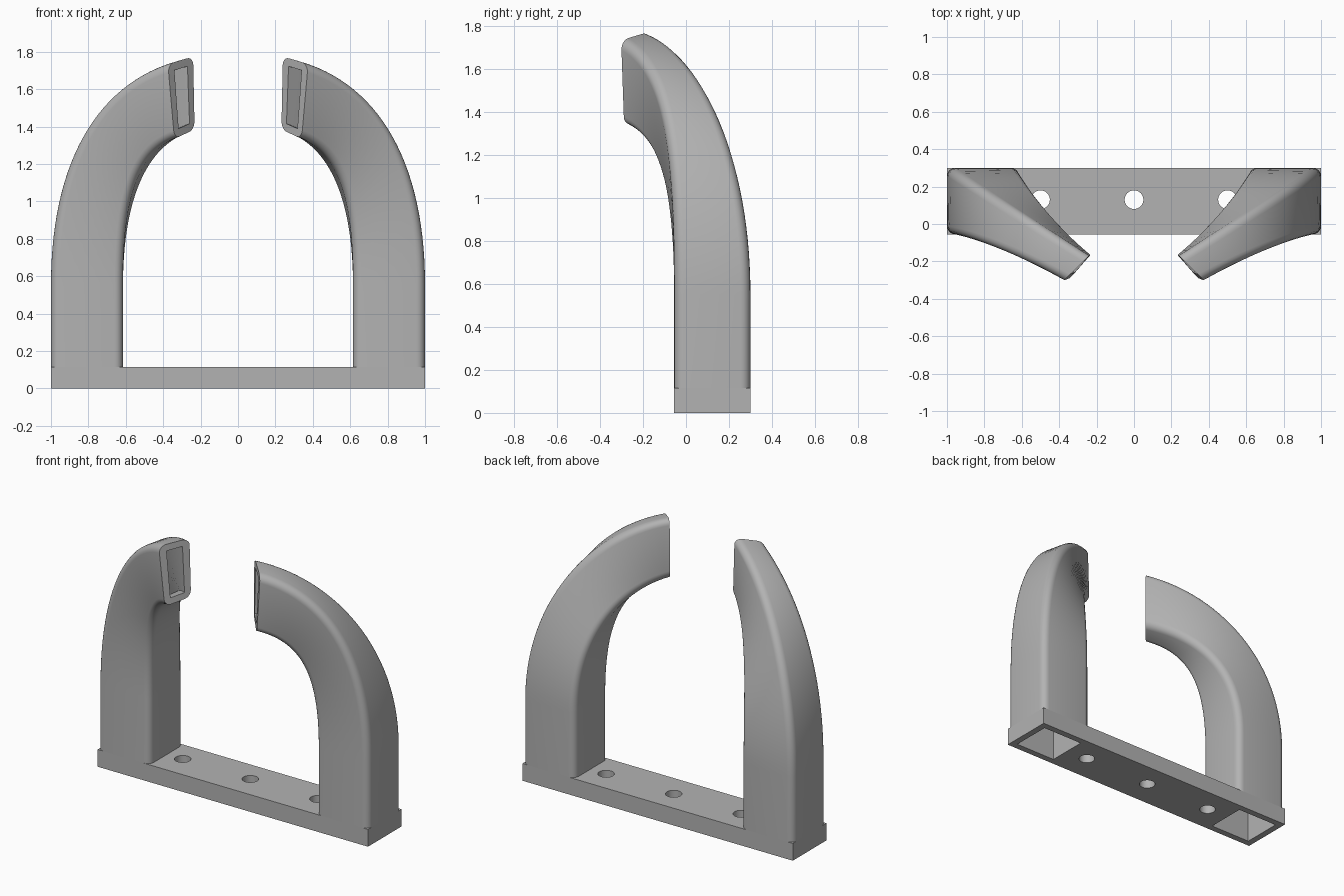
import bpy, bmesh
from math import cos, sin, pi, radians
from mathutils import Vector

cube = bpy.data.objects.get("Cube")
if cube:
    bpy.data.objects.remove(cube, do_unlink=True)

grey = bpy.data.materials.new("plain_grey")
grey.use_nodes = True
grey.diffuse_color = (0.45, 0.45, 0.45, 1)
grey.node_tree.nodes["Principled BSDF"].inputs["Base Color"].default_value = grey.diffuse_color

BASE_H, BEND_Z, END_X, IN_X = 0.115, 0.55, 1.0, 0.615
FRONT, BACK, WALL, ROUND = -0.055, 0.30, 0.043, 0.045
STEPS, ARC = 28, 5

# Corner rails: foot xy, rise, tip, direction back from the tip, reach
RAILS = {
    "outer_back": ((END_X, BACK), 0.65, (0.24, -0.17, 1.775), (0.83, 0.52, -0.2), 0.5),
    "outer_front": ((END_X, FRONT), 0.65, (0.375, -0.302, 1.735), (0.87, 0.47, -0.27), 0.46),
    "inner_back": ((IN_X, BACK), 0.5, (0.232, -0.165, 1.385), (0.75, 0.66, -0.25), 0.3),
    "inner_front": ((IN_X, FRONT), 0.5, (0.34, -0.288, 1.335), (0.8, 0.62, -0.3), 0.25),
}


def rail_point(name, t):
    foot, rise, tip, back, reach = RAILS[name]
    p0, p3 = Vector((*foot, BEND_Z)), Vector(tip)
    p1, p2 = p0 + Vector((0, 0, rise)), p3 + Vector(back) * reach
    s = 1 - t
    return p0 * s**3 + p1 * 3 * s * s * t + p2 * 3 * s * t * t + p3 * t**3


def section(corners, inset, radius):
    """Rectangle blended between four corners, with inset and rounded corners."""
    ib, ob, of, inf = corners
    w = ((ob - ib).length + (of - inf).length) / 2
    d = ((ob - of).length + (ib - inf).length) / 2
    lo, ring = inset + radius, []
    for k, (cx, cy) in enumerate(((w - lo, d - lo), (lo, d - lo), (lo, lo), (w - lo, lo))):
        for j in range(ARC + 1 if radius else 1):
            a = (k + j / ARC) * pi / 2
            u, v = (cx + radius * cos(a)) / w, (cy + radius * sin(a)) / d
            ring.append(inf.lerp(of, u).lerp(ib.lerp(ob, u), v))
    return ring


def add_object(name, bm):
    bmesh.ops.recalc_face_normals(bm, faces=bm.faces)
    mesh = bpy.data.meshes.new(name)
    bm.to_mesh(mesh)
    bm.free()
    mesh.materials.append(grey)
    ob = bpy.data.objects.new(name, mesh)
    bpy.context.collection.objects.link(ob)
    return ob


def smooth(ob):
    bpy.ops.object.select_all(action="DESELECT")
    ob.select_set(True)
    bpy.context.view_layer.objects.active = ob
    bpy.ops.object.shade_smooth_by_angle(angle=radians(35))


def make_arm(name, side):
    order = ("inner_back", "outer_back", "outer_front", "inner_front")
    sections = [[Vector((*RAILS[n][0], BASE_H)) for n in order]]
    sections += [[rail_point(n, i / STEPS) for n in order] for i in range(STEPS + 1)]
    bm = bmesh.new()
    ends = []
    # Rounded outer skin and sharp-cornered bore
    for inset, radius in ((0, ROUND), (WALL, 0)):
        rings = [[bm.verts.new((p.x * side, p.y, p.z)) for p in section(c, inset, radius)]
                 for c in sections]
        for a, b in zip(rings, rings[1:]):
            for i in range(len(a)):
                j = (i + 1) % len(a)
                bm.faces.new((a[i], a[j], b[j], b[i]))
        ends.append((rings[0], rings[-1]))
    # Rims joining skin and bore at the foot and the tip
    for outer, inner in zip(*ends):
        n = ARC + 1
        for k in range(4):
            arc, nxt = outer[k * n:(k + 1) * n], outer[((k + 1) % 4) * n]
            for a, b in zip(arc, arc[1:]):
                bm.faces.new((a, b, inner[k]))
            bm.faces.new((arc[-1], nxt, inner[(k + 1) % 4], inner[k]))
    smooth(add_object(name, bm))


def box(name, x0, x1, y0, y1, z0, z1):
    bm = bmesh.new()
    bmesh.ops.create_cube(bm, size=1)
    for v in bm.verts:
        v.co = ((x0 + x1) / 2 + v.co.x * (x1 - x0), (y0 + y1) / 2 + v.co.y * (y1 - y0),
                (z0 + z1) / 2 + v.co.z * (z1 - z0))
    return add_object(name, bm)


# Base bar with two square sockets and three bolt holes
base = box("base_bar", -END_X, END_X, FRONT, BACK, 0, BASE_H)
cutters = []
for side in (-1, 1):
    xs = sorted((side * (IN_X + WALL), side * (END_X - WALL)))
    cutters.append(box("socket_cutter", *xs, FRONT + WALL, BACK - WALL, -0.1, 0.3))
for x in (-0.5, 0, 0.5):
    bm = bmesh.new()
    bmesh.ops.create_cone(bm, cap_ends=True, segments=40, radius1=0.05, radius2=0.05, depth=0.6)
    bmesh.ops.translate(bm, verts=bm.verts, vec=(x, 0.13, 0))
    cutters.append(add_object("bolt_hole_cutter", bm))
for c in cutters:
    mod = base.modifiers.new("cut", "BOOLEAN")
    mod.operation, mod.solver, mod.object = "DIFFERENCE", "EXACT", c
bpy.context.view_layer.objects.active = base
for mod in list(base.modifiers):
    bpy.ops.object.modifier_apply(modifier=mod.name)
for c in cutters:
    bpy.data.objects.remove(c, do_unlink=True)
smooth(base)

make_arm("left_arm", 1)
make_arm("right_arm", -1)
